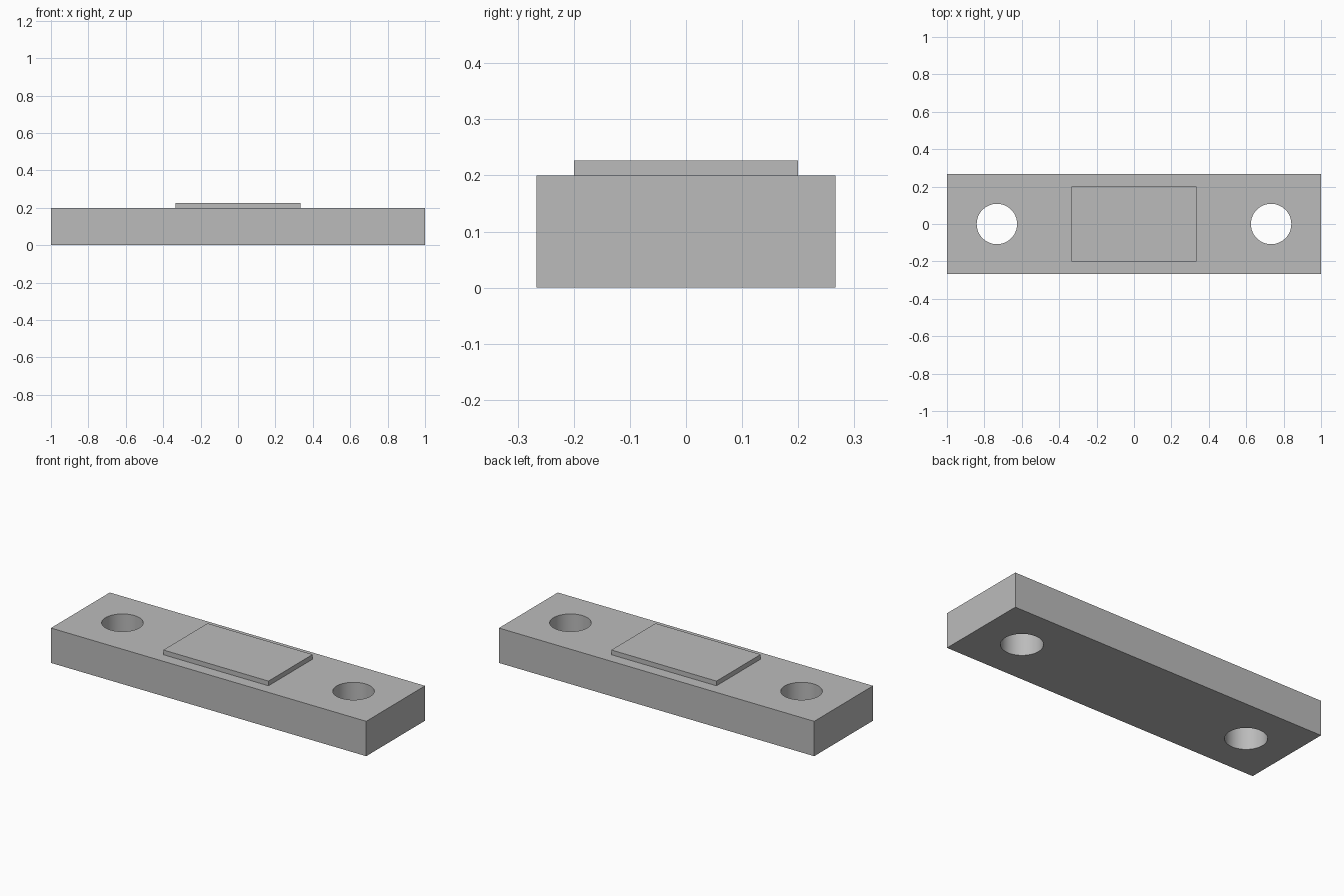
import bpy
import math

default_cube = bpy.data.objects.get("Cube")
if default_cube:
    bpy.data.objects.remove(default_cube, do_unlink=True)

LENGTH, WIDTH, HEIGHT = 2.0, 0.533, 0.2
PAD_LENGTH, PAD_WIDTH, PAD_HEIGHT = 0.667, 0.4, 0.027
HOLE_X, HOLE_RADIUS = 0.733, 0.108

# Single plain grey
grey = bpy.data.materials.new("plain grey")
grey.use_nodes = True
colour = (0.5, 0.5, 0.5, 1.0)
grey.diffuse_color = colour
grey.node_tree.nodes["Principled BSDF"].inputs["Base Color"].default_value = colour


def box(name, size, bottom):
    """Box centred on x and y, resting at the given height."""
    bpy.ops.mesh.primitive_cube_add(size=1, location=(0, 0, bottom + size[2] / 2))
    obj = bpy.context.object
    obj.name = name
    obj.scale = size
    bpy.ops.object.transform_apply(location=False, rotation=False, scale=True)
    obj.data.materials.append(grey)
    return obj


# Base bar and the thin raised pad on top
bar = box("base_bar", (LENGTH, WIDTH, HEIGHT), 0)
box("raised_pad", (PAD_LENGTH, PAD_WIDTH, PAD_HEIGHT), HEIGHT)

# Round through holes near both ends
for side, label in ((-1, "right"), (1, "left")):
    bpy.ops.mesh.primitive_cylinder_add(
        vertices=64, radius=HOLE_RADIUS, depth=HEIGHT * 2,
        location=(side * HOLE_X, 0, HEIGHT / 2))
    cutter = bpy.context.object
    cutter.name = label + "_hole_cutter"
    cutter.data.materials.append(grey)
    cut = bar.modifiers.new(label + " hole", "BOOLEAN")
    cut.operation = "DIFFERENCE"
    cut.solver = "EXACT"
    cut.object = cutter
    bpy.ops.object.select_all(action="DESELECT")
    bar.select_set(True)
    bpy.context.view_layer.objects.active = bar
    bpy.ops.object.modifier_apply(modifier=cut.name)
    bpy.data.objects.remove(cutter, do_unlink=True)

# Smooth hole walls with crisp rims
bpy.ops.object.shade_smooth_by_angle(angle=math.radians(30))
